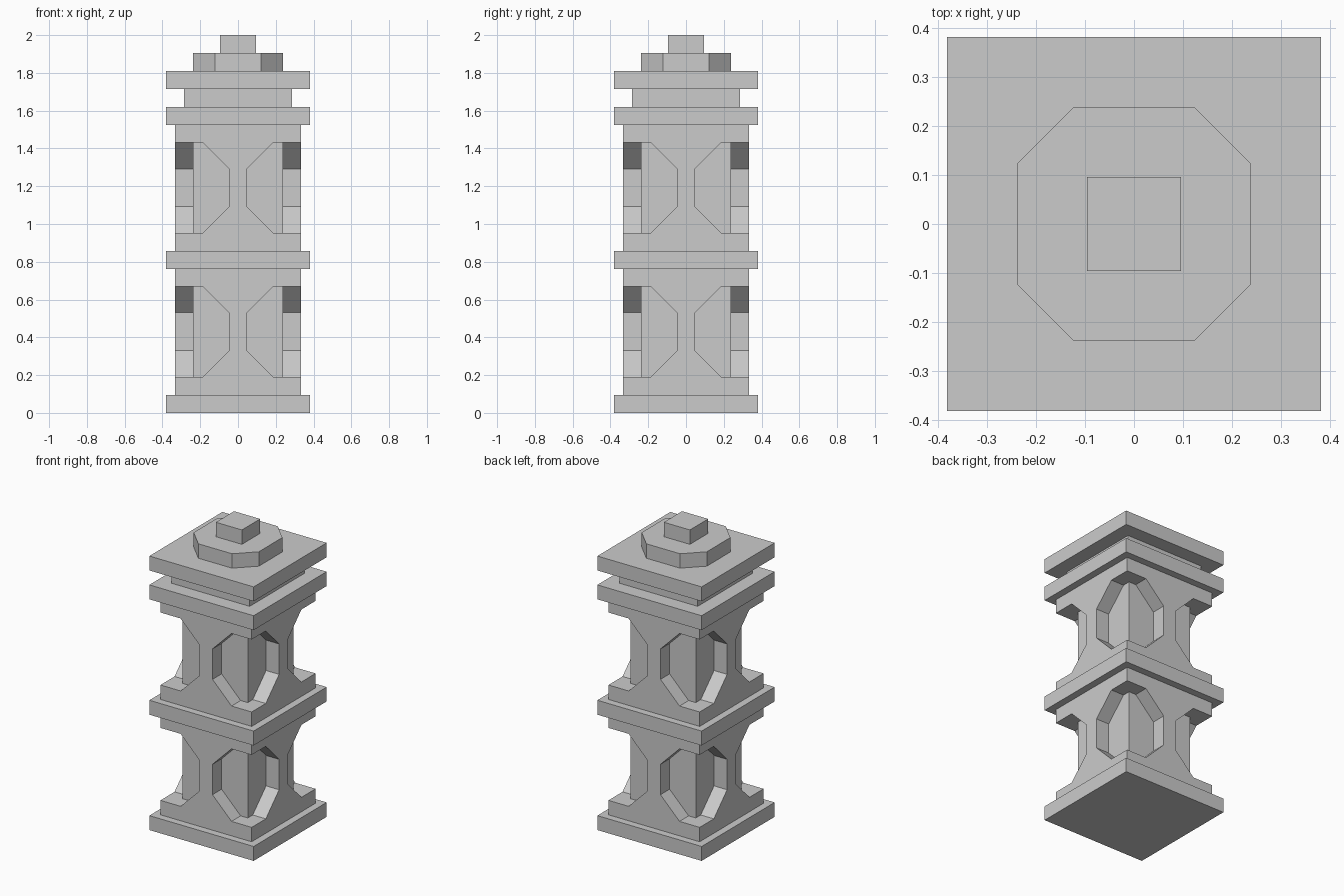
import bpy, bmesh, math
from mathutils import Matrix

if "Cube" in bpy.data.objects:
    bpy.data.objects.remove(bpy.data.objects["Cube"])

U = 2 / 21  # height of one tier

stone = bpy.data.materials.new("grey_stone")
stone.diffuse_color = (0.6, 0.6, 0.6, 1)
stone.use_nodes = True
stone.node_tree.nodes["Principled BSDF"].inputs["Base Color"].default_value = stone.diffuse_color


def finish(bm, name):
    bmesh.ops.recalc_face_normals(bm, faces=bm.faces)
    mesh = bpy.data.meshes.new(name)
    bm.to_mesh(mesh)
    bm.free()
    mesh.materials.append(stone)
    obj = bpy.data.objects.new(name, mesh)
    bpy.context.collection.objects.link(obj)
    return obj


def prism(bm, points, offset):
    """Extrude a closed outline along an offset vector."""
    face = bm.faces.new([bm.verts.new(p) for p in points])
    ext = bmesh.ops.extrude_face_region(bm, geom=[face])
    verts = [g for g in ext["geom"] if isinstance(g, bmesh.types.BMVert)]
    bmesh.ops.translate(bm, vec=offset, verts=verts)
    # keep the starting face so the solid is closed
    if not face.is_valid:
        return
    bm.normal_update()


def slab(name, half, z0, z1):
    bm = bmesh.new()
    pts = [(-half, -half, z0), (half, -half, z0), (half, half, z0), (-half, half, z0)]
    prism(bm, pts, (0, 0, z1 - z0))
    return finish(bm, name)


def storey(label, z):
    """Square core, two bands, and an hourglass panel on each side."""
    outer, core = 3.5 * U, 2.5 * U
    low, high, top = z + U, z + 0.574, z + 7 * U
    slab(label + "_lower_band", outer, z, low)
    slab(label + "_upper_band", outer, high, top)
    slab(label + "_core", core, low, high)
    cut, wide, thin = 0.139, 0.186, 0.047
    right = [(wide, low), (thin, low + cut), (thin, high - cut), (wide, high)]
    outline = right + [(-x, h) for x, h in reversed(right)]
    for i, side in enumerate(("front", "right", "back", "left")):
        bm = bmesh.new()
        prism(bm, [(x, -outer, h) for x, h in outline], (0, outer - core, 0))
        bmesh.ops.rotate(bm, verts=bm.verts, cent=(0, 0, 0),
                         matrix=Matrix.Rotation(i * math.pi / 2, 3, "Z"))
        finish(bm, f"{label}_{side}_panel")


# Plinth and two storeys with projecting plates
slab("base_plate", 4 * U, 0, U)
storey("lower_storey", U)
slab("middle_plate", 4 * U, 8 * U, 9 * U)
storey("upper_storey", 9 * U)

# Capital
slab("capital_lower_plate", 4 * U, 16 * U, 17 * U)
slab("capital_neck", 3 * U, 17 * U, 18 * U)
slab("capital_upper_plate", 4 * U, 18 * U, 19 * U)

# Eight-sided tier
r, c = 2.5 * U, 0.123
bm = bmesh.new()
octagon = [(r, -c), (r, c), (c, r), (-c, r), (-r, c), (-r, -c), (-c, -r), (c, -r)]
prism(bm, [(x, y, 19 * U) for x, y in octagon], (0, 0, U))
finish(bm, "octagonal_tier")

# Finial block
slab("finial_block", U, 20 * U, 21 * U)
